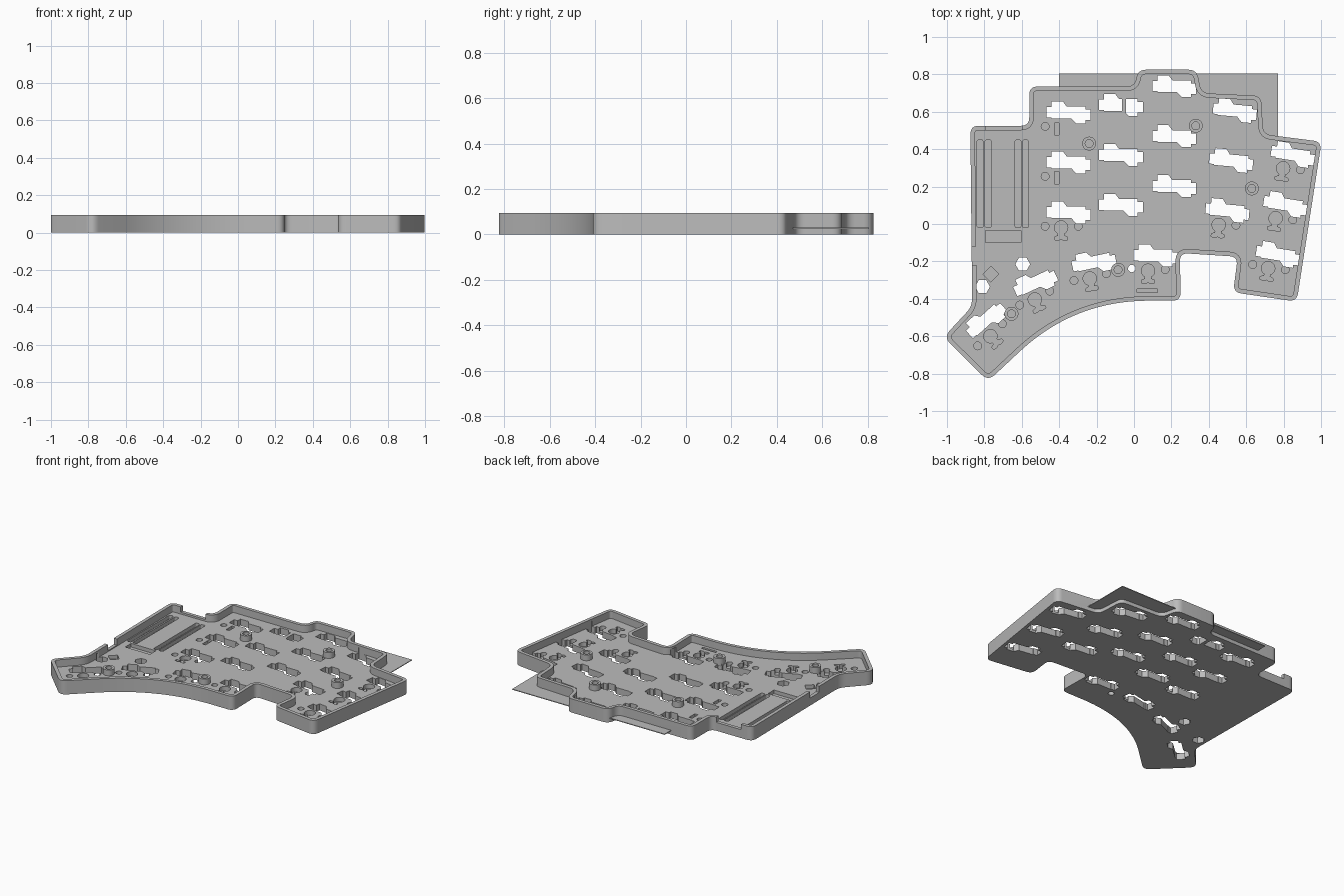
import bpy, bmesh, math
from mathutils import Vector, Matrix

old = bpy.data.objects.get("Cube")
if old:
    bpy.data.objects.remove(old, do_unlink=True)

HEIGHT, FLOOR, POCKET, WALL = 0.095, 0.045, 0.015, 0.024

grey = bpy.data.materials.new("plain grey")
grey.use_nodes = True
grey.diffuse_color = (0.5, 0.5, 0.5, 1)
grey.node_tree.nodes["Principled BSDF"].inputs["Base Color"].default_value = (0.5, 0.5, 0.5, 1)


def prisms(name, shapes):
    """One object made of upright prisms, each (points, bottom, top)."""
    bm = bmesh.new()
    for pts, z0, z1 in shapes:
        low = [bm.verts.new((p[0], p[1], z0)) for p in pts]
        high = [bm.verts.new((p[0], p[1], z1)) for p in pts]
        bm.faces.new(low[::-1])
        bm.faces.new(high)
        for i in range(len(pts)):
            j = (i + 1) % len(pts)
            bm.faces.new((low[i], low[j], high[j], high[i]))
    bmesh.ops.recalc_face_normals(bm, faces=bm.faces)
    mesh = bpy.data.meshes.new(name)
    bm.to_mesh(mesh)
    bm.free()
    mesh.materials.append(grey)
    ob = bpy.data.objects.new(name, mesh)
    bpy.context.collection.objects.link(ob)
    return ob


def combine(ob, shapes, operation="DIFFERENCE"):
    """Cut or add prisms, then drop the helper."""
    tool = prisms("helper", shapes)
    tool.hide_render = True
    mod = ob.modifiers.new("bool", "BOOLEAN")
    mod.operation, mod.solver, mod.object = operation, "EXACT", tool
    bpy.context.view_layer.update()
    mesh = bpy.data.meshes.new_from_object(ob.evaluated_get(bpy.context.evaluated_depsgraph_get()))
    ob.modifiers.clear()
    ob.data = mesh
    bpy.data.objects.remove(tool, do_unlink=True)


def rounded(corners, steps=8):
    """Round every corner (x, y, reach) with a quadratic curve."""
    out, n = [], len(corners)
    for i, (x, y, reach) in enumerate(corners):
        c = Vector((x, y))
        a = c + (Vector(corners[i - 1][:2]) - c).normalized() * reach
        b = c + (Vector(corners[(i + 1) % n][:2]) - c).normalized() * reach
        count = steps * 3 if reach > 0.2 else steps
        for k in range(count + 1):
            t = k / count
            out.append(a * (1 - t) ** 2 + c * 2 * t * (1 - t) + b * t * t)
    return out


def inset(pts, d):
    """Shift a clockwise outline inward."""
    out = []
    for i, p in enumerate(pts):
        t = (pts[(i + 1) % len(pts)] - pts[i - 1]).normalized()
        out.append(p + Vector((t.y, -t.x)) * d)
    return out


def circle(x, y, r, n=20, turn=0.0):
    return [Vector((x + r * math.cos(turn + math.tau * k / n),
                    y + r * math.sin(turn + math.tau * k / n))) for k in range(n)]


def box(x0, x1, y0, y1):
    return [Vector(p) for p in ((x0, y0), (x1, y0), (x1, y1), (x0, y1))]


def place(pts, key):
    x, y, deg = key
    turn = Matrix.Rotation(math.radians(deg), 2)
    return [turn @ Vector(p) + Vector((x, y)) for p in pts]


# Case outline, clockwise from the back left corner
R = 0.045
outline = rounded([
    (-.875, .525, R), (-.56, .525, R), (-.56, .735, R), (.005, .735, R), (.02, .825, R),
    (.335, .825, R), (.36, .7, R), (.68, .685, R), (.69, .48, R), (1.003, .44, R),
    (.87, -.415, R), (.53, -.365, R), (.555, -.175, R), (.245, -.155, R), (.25, -.41, R),
    (-.32, -.41, .4), (-.78, -.84, .05), (-1.018, -.605, .05), (-.865, -.44, R)])

# Switch positions: x, y, turn
finger_columns = [(-.35, .6, 0), (-.07, .64, 0), (.215, .74, 0), (.54, .61, -5), (.85, .375, -9)]
column_shift = [0, 0, 0, -.02, -.04]
columns = [[(x + dx * row, y - .267 * row, deg) for row in range(3)]
           for (x, y, deg), dx in zip(finger_columns, column_shift)]
thumbs = [(.115, -.165, 0), (-.215, -.2, 12), (-.53, -.31, 25), (-.795, -.51, 42)]
keys = sum(columns, []) + thumbs

# Stepped socket opening
opening = [(-.117, -.03), (-.117, .025), (-.09, .025), (-.09, .055), (-.03, .055), (-.01, .028),
           (.09, .028), (.09, .012), (.117, .012), (.117, -.045), (.09, -.045), (.09, -.062),
           (.04, -.062), (.015, -.035), (-.09, -.035), (-.09, -.03)]

# Keyhole shaped pin recess
head = [Vector((-.04 + .036 * math.cos(a), -.085 + .036 * math.sin(a)))
        for a in (math.radians(-65 + 310 * k / 18) for k in range(19))]
recess = head + [(-.055, -.128), (-.075, -.135), (-.075, -.15), (-.055, -.153), (-.04, -.147),
                 (-.025, -.153), (-.005, -.15), (-.005, -.135), (-.025, -.128)]

# Solid case with the thin sheet running through its floor
case = prisms("keyboard_case", [(outline, 0, HEIGHT)])
combine(case, [(box(-.4, .77, .3, .805), .025, .03)], "UNION")

# Hollow inside and low places in the rim
combine(case, [(inset(outline, WALL), FLOOR, .2)])
combine(case, [(box(-.79, -.6, .49, .56), .058, .2), (box(-.9, -.83, -.22, -.12), .052, .2)])

# Through openings
through = [(place(opening, k), -.1, .08) for k in keys]
through += [(circle(-.595, -.215, .04, 6), -.1, .08), (circle(-.81, -.335, .04, 6), -.1, .08),
            (circle(-.012, -.238, .02), -.1, .08)]
combine(case, through)

# Shallow recesses in the floor
TOP = FLOOR + .001
deep_keys = [columns[0][2], columns[3][2]] + columns[4] + thumbs
combine(case, [(place(recess, k), POCKET, TOP) for k in deep_keys])
dots = [(place(circle(-.125, -.078, .021), k), POCKET, TOP) for k in columns[0] + [columns[4][2]] + thumbs[1:]]
dots += [(place(circle(.052, -.078, .021), k), POCKET, TOP) for k in deep_keys]
combine(case, dots)
combine(case, [(box(-.425, -.4, y - .035, y + .03), POCKET, TOP) for y in (.51, .25)])

# Controller bay: long grooves, connector pocket, diamond and strap slot
bay = []
for x in (-.823, -.78, -.62, -.58):
    bay.append((rounded([(x - .016, -.02, .012), (x - .016, .45, .012),
                         (x + .016, .45, .012), (x + .016, -.02, .012)], 4), .02, TOP))
bay += [(box(-.795, -.605, -.1, -.035), .02, TOP), (circle(-.765, -.268, .042, 4), .02, TOP),
        (box(.015, .125, -.365, -.347), .02, TOP)]
combine(case, bay)

# Bridge across the split opening
bridge = prisms("opening_bridge", [(box(-.065, -.042, .57, .705), 0, FLOOR)])

# Screw posts with bores
posts = []
for x, y in ((-.24, .43), (.33, .525), (.63, .19), (-.085, -.245), (-.655, -.48)):
    post = prisms("screw_post", [(circle(x, y, .037, 28), FLOOR - .01, .085)])
    combine(post, [(circle(x, y, .021, 28), FLOOR, .2)])
    posts.append(post)

bpy.ops.object.select_all(action="DESELECT")
for ob in [case, bridge] + posts:
    ob.select_set(True)
bpy.context.view_layer.objects.active = case
bpy.ops.object.shade_smooth_by_angle(angle=math.radians(30))
